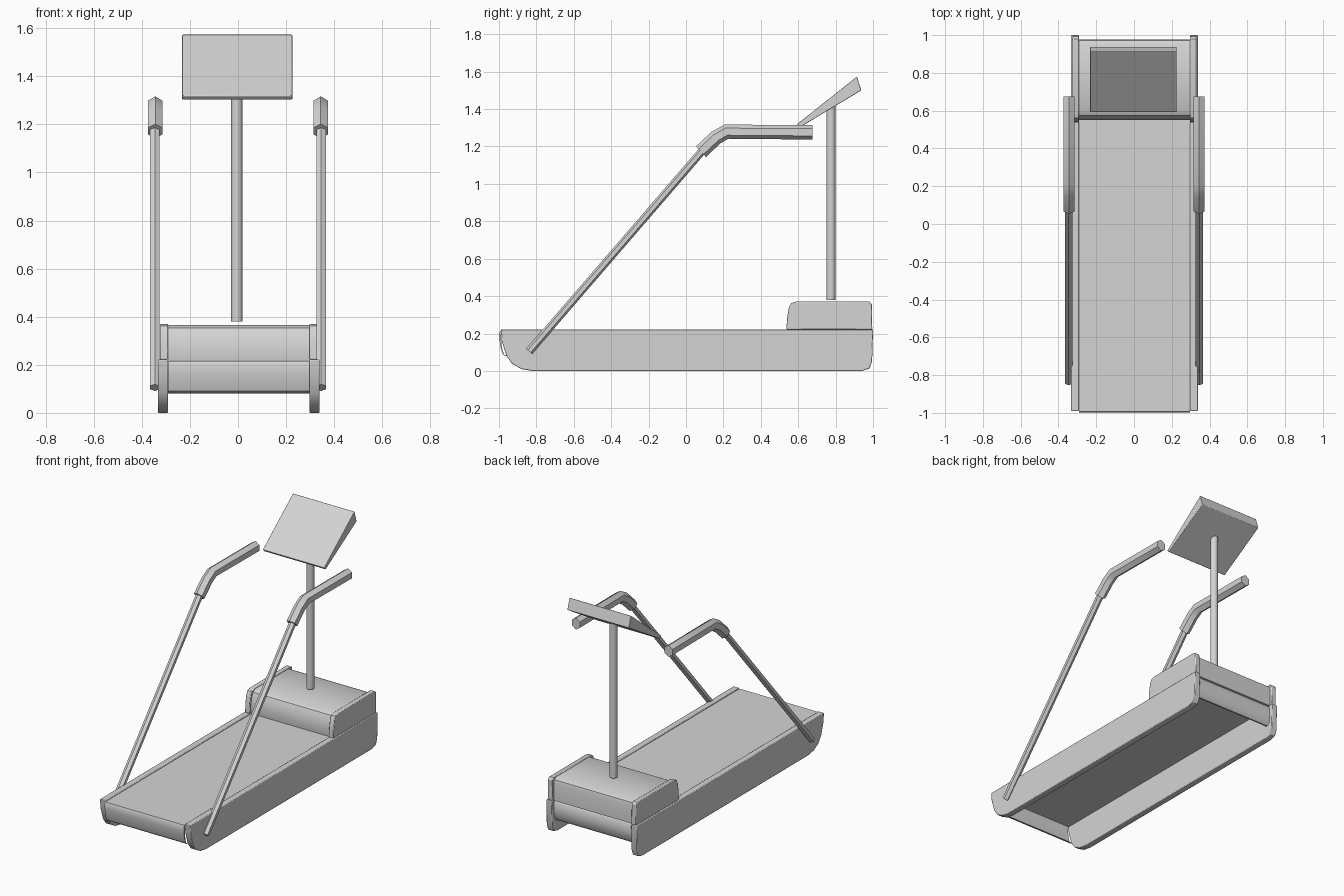
import bpy
import bmesh
import math
from mathutils import Vector

cube = bpy.data.objects.get("Cube")
if cube:
    bpy.data.objects.remove(cube, do_unlink=True)

# Single painted finish
grey = bpy.data.materials.new("light grey")
grey.use_nodes = True
COLOUR = (0.66, 0.66, 0.66, 1)
grey.diffuse_color = COLOUR
grey.node_tree.nodes["Principled BSDF"].inputs["Base Color"].default_value = COLOUR


def finish(name, bm, bevel=0):
    """Turn a bmesh into a shaded object."""
    bmesh.ops.recalc_face_normals(bm, faces=bm.faces)
    mesh = bpy.data.meshes.new(name)
    bm.to_mesh(mesh)
    bm.free()
    mesh.materials.append(grey)
    obj = bpy.data.objects.new(name, mesh)
    bpy.context.collection.objects.link(obj)
    if bevel:
        mod = obj.modifiers.new("soft edges", "BEVEL")
        mod.width = bevel
        mod.segments = 2
        mod.limit_method = "ANGLE"
        mod.angle_limit = math.radians(50)
    bpy.ops.object.select_all(action="DESELECT")
    obj.select_set(True)
    bpy.context.view_layer.objects.active = obj
    bpy.ops.object.shade_smooth_by_angle(angle=math.radians(35))
    return obj


def extrude_side(name, profile, x0, x1, bevel=0):
    """Extrude a (y, z) side profile across x."""
    bm = bmesh.new()
    face = bm.faces.new([bm.verts.new((x0, y, z)) for y, z in profile])
    out = bmesh.ops.extrude_face_region(bm, geom=[face])
    moved = [v for v in out["geom"] if isinstance(v, bmesh.types.BMVert)]
    bmesh.ops.translate(bm, verts=moved, vec=(x1 - x0, 0, 0))
    return finish(name, bm, bevel)


def hex_tube(name, path, x, half_width, half_height):
    """Sweep a hexagon, point upward, along a (y, z) path."""
    bm = bmesh.new()
    pts = [Vector((x, y, z)) for y, z in path]
    rings = []
    for i, p in enumerate(pts):
        before = (p - pts[i - 1]).normalized() if i else Vector()
        after = (pts[i + 1] - p).normalized() if i < len(pts) - 1 else Vector()
        along = (before + after).normalized()
        up = Vector((1, 0, 0)).cross(along)
        ring = []
        for k in range(6):
            a = math.radians(60 * k)
            side = math.sin(a) / math.sin(math.radians(60)) * half_width
            ring.append(bm.verts.new(p + Vector((side, 0, 0)) + up * math.cos(a) * half_height))
        rings.append(ring)
    for a, b in zip(rings, rings[1:]):
        for k in range(6):
            n = (k + 1) % 6
            bm.faces.new((a[k], a[n], b[n], b[k]))
    bm.faces.new(rings[0])
    bm.faces.new(rings[-1])
    return finish(name, bm)


# Running deck: a thin shell, open below, with rolled ends
CENTRE = 0.003
outer = [(-0.965, 0.08), (-0.98, 0.09), (-0.992, 0.125), (-0.998, 0.17), (-0.999, 0.2),
         (-0.993, 0.215), (0.965, 0.215), (0.975, 0.2), (0.977, 0.15), (0.972, 0.1),
         (0.955, 0.08)]
inner = [(y * 0.99, max(z - 0.008, 0.08)) for y, z in reversed(outer)]
extrude_side("running_deck", outer + inner, CENTRE - 0.294, CENTRE + 0.294)

# Motor hood between its end plates
hood = [(0.555, 0.217), (0.55, 0.26), (0.56, 0.32), (0.575, 0.352), (0.6, 0.366),
        (0.95, 0.366), (0.972, 0.355), (0.978, 0.33), (0.978, 0.217)]
extrude_side("motor_hood", hood, CENTRE - 0.295, CENTRE + 0.295)

rail = [(-0.99, 0.222), (-0.985, 0.16), (-0.96, 0.08), (-0.93, 0.038), (-0.88, 0.01),
        (-0.82, 0), (0.94, 0), (0.98, 0.012), (0.995, 0.05), (1, 0.222)]
plate = [(0.537, 0.222), (0.54, 0.28), (0.55, 0.34), (0.562, 0.362), (0.585, 0.37),
         (0.98, 0.37), (0.993, 0.36), (0.996, 0.222)]
bar_path = [(-0.838, 0.105), (0.09, 1.18)]
grip_path = [(0.08, 1.172), (0.16, 1.247), (0.215, 1.279), (0.676, 1.276)]

# Side rails, hood plates and handrails on both sides
for label, s in (("left", 1), ("right", -1)):
    extrude_side(label + "_side_rail", rail, CENTRE + s * 0.294, CENTRE + s * 0.336, 0.004)
    extrude_side(label + "_hood_plate", plate, CENTRE + s * 0.294, CENTRE + s * 0.328, 0.004)
    hex_tube(label + "_handrail_bar", bar_path, s * 0.346, 0.02, 0.021)
    hex_tube(label + "_handrail_grip", grip_path, s * 0.344, 0.03, 0.039)

# Console post
bm = bmesh.new()
bmesh.ops.create_cone(bm, cap_ends=True, segments=16, radius1=0.024, radius2=0.024, depth=1.05)
bmesh.ops.translate(bm, verts=bm.verts, vec=(-0.005, 0.775, 0.905))
finish("console_post", bm)

# Tilted wedge console
console = [(0.592, 1.318), (0.914, 1.574), (0.937, 1.5), (0.608, 1.302)]
extrude_side("console", console, -0.232, 0.226, 0.003)
